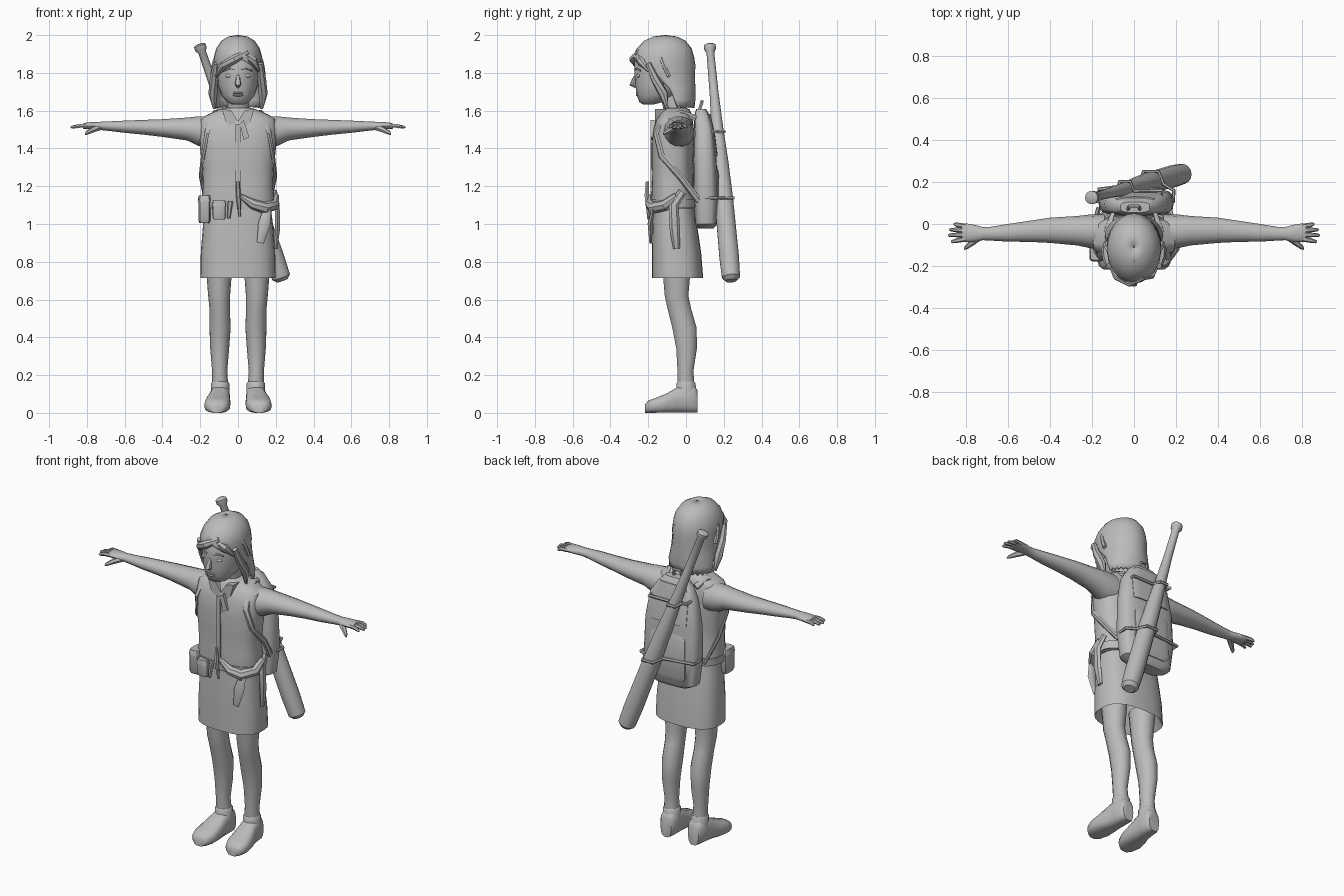
import bpy, bmesh, math
from mathutils import Vector

grey = bpy.data.materials.new("plain grey")
grey.diffuse_color = (0.5, 0.5, 0.5, 1)


def finish(name, bm, mirror=False, angle=40, solid=0):
    bmesh.ops.remove_doubles(bm, verts=bm.verts, dist=0.0004)
    bmesh.ops.recalc_face_normals(bm, faces=bm.faces)
    me = bpy.data.meshes.new(name)
    bm.to_mesh(me)
    bm.free()
    ob = bpy.data.objects.new(name, me)
    bpy.context.collection.objects.link(ob)
    me.materials.append(grey)
    bpy.ops.object.select_all(action='DESELECT')
    bpy.context.view_layer.objects.active = ob
    ob.select_set(True)
    bpy.ops.object.shade_smooth_by_angle(angle=math.radians(angle))
    if mirror:
        ob.modifiers.new("mirror", 'MIRROR')
    if solid:
        m = ob.modifiers.new("thickness", 'SOLIDIFY')
        m.thickness, m.offset = solid, -1
    return ob


def skin(bm, rings, closed=True, caps=True):
    """Bridge rings of points; optionally close around and cap the ends."""
    vs = [[bm.verts.new(p) for p in r] for r in rings]
    n = len(vs[0])
    for a, b in zip(vs, vs[1:]):
        for i in range(n if closed else n - 1):
            j = (i + 1) % n
            bm.faces.new((a[i], a[j], b[j], b[i]))
    if caps:
        bm.faces.new(vs[0])
        bm.faces.new(vs[-1])


def oval(c, u, v, n, p=2.0):
    """Superellipse ring around c with half axes u and v."""
    out = []
    for i in range(n):
        a = 2 * math.pi * i / n
        ca, sa = math.cos(a), math.sin(a)
        out.append(Vector(c) + Vector(u) * math.copysign(abs(ca) ** (2 / p), ca)
                   + Vector(v) * math.copysign(abs(sa) ** (2 / p), sa))
    return out


def stack(name, rows, n=20, p=2.0, caps=True, **kw):
    """Upright loft; rows are (z, x, y, half width, half depth)."""
    bm = bmesh.new()
    skin(bm, [oval((x, y, z), (w, 0, 0), (0, d, 0), n, p) for z, x, y, w, d in rows], caps=caps)
    return finish(name, bm, **kw)


def tube(name, pts, radii, n=8, flat=1.0, up=(0, 0, 1), **kw):
    """Loft along a path; flat scales thickness along the 'up' side."""
    bm = bmesh.new()
    pts = [Vector(q) for q in pts]
    if not isinstance(radii, (list, tuple)):
        radii = [radii] * len(pts)
    rings = []
    for i, q in enumerate(pts):
        t = (pts[min(i + 1, len(pts) - 1)] - pts[max(i - 1, 0)]).normalized()
        u = t.cross(Vector(up)).normalized()
        v = u.cross(t)
        rings.append(oval(q, u * radii[i], v * radii[i] * flat, n))
    skin(bm, rings)
    return finish(name, bm, **kw)


def blob(name, c, s, **kw):
    bm = bmesh.new()
    bmesh.ops.create_uvsphere(bm, u_segments=12, v_segments=8, radius=1)
    for v in bm.verts:
        v.co = Vector(c) + Vector([a * b for a, b in zip(v.co, s)])
    return finish(name, bm, **kw)


def slab(name, pts, depth, y, **kw):
    """Flat outline in x, z extruded backwards in y."""
    bm = bmesh.new()
    skin(bm, [[(x, y + d, z) for x, z in pts] for d in (0, depth)])
    return finish(name, bm, **kw)


# legs and shoes
stack("leg", [(0.16, 0.095, 0.0, 0.042, 0.045), (0.22, 0.097, -0.003, 0.04, 0.043),
              (0.34, 0.097, 0.003, 0.05, 0.056), (0.45, 0.095, -0.008, 0.056, 0.066),
              (0.55, 0.097, -0.035, 0.054, 0.064), (0.62, 0.1, -0.05, 0.058, 0.064),
              (0.8, 0.1, -0.05, 0.072, 0.08)], n=14, mirror=True)
shoe = bmesh.new()
skin(shoe, [oval((x, y, z / 2), (w, 0, 0), (0, 0, z / 2), 14, 2.8) for y, x, w, z in
            [(0.062, 0.092, 0.035, 0.12), (0.045, 0.092, 0.048, 0.145), (0.0, 0.094, 0.052, 0.155),
             (-0.05, 0.098, 0.055, 0.135), (-0.1, 0.105, 0.066, 0.105), (-0.16, 0.11, 0.069, 0.08),
             (-0.2, 0.112, 0.055, 0.066), (-0.217, 0.112, 0.032, 0.045)]])
finish("shoe", shoe, mirror=True, angle=50)
stack("shoe_collar", [(0.1, 0.094, 0.002, 0.05, 0.054), (0.155, 0.094, 0.0, 0.049, 0.052),
                      (0.165, 0.095, 0.0, 0.042, 0.045)], n=14, mirror=True)

# skirt, shirt and belt
stack("skirt", [(0.9, 0, -0.045, 0.12, 0.08), (0.725, 0, -0.045, 0.19, 0.128),
                (0.715, 0, -0.045, 0.199, 0.136), (0.85, 0, -0.05, 0.197, 0.13),
                (1.0, 0, -0.06, 0.185, 0.118), (1.12, 0, -0.065, 0.17, 0.105)], n=24, p=2.6)
stack("shirt", [(1.08, 0, -0.065, 0.185, 0.115), (1.13, 0, -0.067, 0.195, 0.118),
                (1.2, 0, -0.07, 0.185, 0.11), (1.3, 0, -0.072, 0.19, 0.11),
                (1.42, 0, -0.07, 0.203, 0.113), (1.5, 0, -0.066, 0.208, 0.108),
                (1.555, 0, -0.06, 0.2, 0.095), (1.58, 0, -0.055, 0.16, 0.085),
                (1.605, 0, -0.055, 0.1, 0.075), (1.615, 0, -0.06, 0.07, 0.06)], n=24, p=2.6)
stack("belt", [(1.085, 0, -0.065, 0.196, 0.122), (1.13, 0, -0.065, 0.2, 0.125)], n=24, p=2.6)
slab("collar", [(0.0, 1.545), (0.035, 1.6), (0.085, 1.61), (0.065, 1.54), (0.04, 1.515)],
     0.06, -0.165, mirror=True)
slab("neckerchief_tail", [(0.01, 1.53), (0.03, 1.55), (0.06, 1.46), (0.03, 1.445)], 0.02, -0.188)
slab("shirt_placket", [(-0.012, 1.14), (0.012, 1.14), (0.012, 1.53), (-0.012, 1.53)], 0.02, -0.189)

# arms and hands
arm = bmesh.new()
skin(arm, [oval((x, y, z), (0, ry, 0), (0, 0, rz), 14) for x, y, z, ry, rz in
           [(0.14, -0.04, 1.485, 0.085, 0.085), (0.21, -0.035, 1.492, 0.08, 0.08),
            (0.27, -0.032, 1.503, 0.07, 0.062), (0.4, -0.03, 1.508, 0.06, 0.048),
            (0.5, -0.035, 1.512, 0.05, 0.04), (0.6, -0.042, 1.515, 0.042, 0.033),
            (0.68, -0.046, 1.518, 0.033, 0.026), (0.72, -0.046, 1.519, 0.031, 0.023),
            (0.76, -0.045, 1.52, 0.041, 0.021), (0.8, -0.042, 1.52, 0.045, 0.018),
            (0.82, -0.04, 1.518, 0.042, 0.014)]])
finish("arm", arm, mirror=True)
for i, (y, y2, x2) in enumerate([(-0.072, -0.084, 0.872), (-0.051, -0.053, 0.886),
                                 (-0.03, -0.027, 0.88), (-0.01, 0.0, 0.86)]):
    tube(f"finger_{i + 1}", [(0.8, y, 1.52), (0.84, (y + y2) / 2, 1.52), (x2 - 0.006, y2, 1.513),
                             (x2, y2, 1.511)], [0.012, 0.0115, 0.008, 0.003], n=6, mirror=True)
tube("thumb", [(0.735, -0.06, 1.512), (0.77, -0.088, 1.498), (0.8, -0.112, 1.482),
               (0.808, -0.12, 1.474)], [0.018, 0.015, 0.01, 0.004], n=6, mirror=True)

# neck and face
tube("neck", [(0, -0.05, 1.56), (0, -0.09, 1.72)], [0.058, 0.055], n=14, up=(0, 1, 0))
stack("head", [(1.632, 0, -0.2, 0.03, 0.025), (1.645, 0, -0.185, 0.058, 0.062),
               (1.68, 0, -0.155, 0.087, 0.105), (1.73, 0, -0.138, 0.105, 0.13),
               (1.79, 0, -0.13, 0.112, 0.142), (1.86, 0, -0.125, 0.112, 0.148),
               (1.92, 0, -0.12, 0.095, 0.12), (1.96, 0, -0.12, 0.06, 0.07)])
tube("nose", [(0, -0.263, 1.79), (0, -0.275, 1.76), (0, -0.283, 1.74), (0, -0.265, 1.728)],
     [0.008, 0.013, 0.017, 0.01], up=(0, 1, 0))
for s, z in (("upper", 1.694), ("lower", 1.682)):
    blob(s + "_lip", (0, -0.253, z), (0.03, 0.013, 0.007))
blob("eye", (0.045, -0.25, 1.785), (0.022, 0.012, 0.011), mirror=True)
tube("eyebrow", [(0.02, -0.27, 1.818), (0.045, -0.263, 1.824), (0.075, -0.241, 1.812)],
     0.005, n=6, mirror=True)
blob("ear", (0.112, -0.135, 1.765), (0.014, 0.022, 0.035), mirror=True)

# bobbed hair, open over the face
hair = bmesh.new()
rings = []
for z, cy, rx, ry, gap in [(2.0, -0.11, 0.003, 0.003, 0), (1.993, -0.11, 0.05, 0.06, 0),
                           (1.97, -0.112, 0.088, 0.11, 0), (1.93, -0.115, 0.115, 0.145, 0),
                           (1.885, -0.12, 0.128, 0.163, 0), (1.84, -0.115, 0.13, 0.165, 35),
                           (1.78, -0.105, 0.13, 0.152, 72), (1.72, -0.085, 0.132, 0.135, 88),
                           (1.66, -0.065, 0.14, 0.115, 92), (1.615, -0.055, 0.135, 0.1, 95)]:
    a0 = math.radians(gap)
    rings.append([(rx * math.sin(a), cy - ry * math.cos(a), z + (0.012 * (k % 2) if z < 1.62 else 0))
                  for k in range(25) for a in [a0 + (2 * math.pi - 2 * a0) * k / 24]])
skin(hair, rings, closed=False, caps=False)
finish("hair", hair, angle=60, solid=0.02)
tube("hair_band", [(0.134 * math.cos(a), -0.09 - 0.085 * math.sin(a), 1.78 + 0.2 * math.sin(a))
                   for a in [math.pi * k / 16 for k in range(17)]], 0.012, n=6, up=(0, 1, 0))
tube("side_lock", [(0.118, -0.2, 1.85), (0.127, -0.165, 1.77), (0.132, -0.12, 1.69), (0.125, -0.1, 1.61)],
     [0.015, 0.022, 0.025, 0.008], n=7, mirror=True)
tube("fringe_left", [(0.05, -0.25, 1.91), (-0.02, -0.277, 1.872), (-0.08, -0.248, 1.835),
                     (-0.118, -0.19, 1.78)], [0.015, 0.024, 0.022, 0.006], n=7)
tube("fringe_right", [(0.03, -0.255, 1.9), (0.08, -0.24, 1.865), (0.113, -0.2, 1.81)],
     [0.015, 0.024, 0.006], n=7)

# belt pouches, knife and tied cloth
for nm, x, y, w, d, z0, z1 in [("large_pouch", -0.178, -0.13, 0.032, 0.045, 1.005, 1.15),
                               ("small_pouch", -0.1, -0.185, 0.034, 0.022, 1.025, 1.125)]:
    stack(nm, [(z0, x, y, w * 0.85, d * 0.8), (z0 + 0.015, x, y, w, d),
               (z1 - 0.03, x, y, w, d), (z1 - 0.03, x, y, w * 1.1, d * 1.1),
               (z1, x, y, w * 0.95, d * 0.95)], n=12, p=5)
tube("knife", [(0.0, -0.205, 1.225), (0.002, -0.208, 1.15), (0.01, -0.2, 1.04)],
     [0.009, 0.013, 0.007], n=6, up=(0, 1, 0))
tube("loose_strap", [(-0.04, -0.195, 1.12), (-0.05, -0.2, 1.03)], [0.014, 0.009], n=6, up=(0, 1, 0))
tube("tied_cloth", [(0.01, -0.185, 1.15), (0.08, -0.19, 1.105), (0.14, -0.175, 1.085),
                    (0.19, -0.11, 1.1), (0.2, -0.05, 1.15)], [0.012, 0.027, 0.032, 0.03, 0.018])
tube("cloth_tail", [(0.155, -0.175, 1.08), (0.14, -0.19, 1.0), (0.118, -0.187, 0.9)],
     [0.02, 0.033, 0.018], n=6, flat=0.45, up=(0, 1, 0))
tube("side_tail", [(0.196, -0.02, 1.17), (0.208, -0.065, 1.1), (0.21, -0.06, 0.98), (0.2, -0.05, 0.87)],
     [0.022, 0.026, 0.028, 0.018], n=6, flat=0.55, up=(1, 0, 0))

# backpack with front pocket, shoulder straps and grab loop
stack("backpack", [(0.975, 0.01, 0.105, 0.11, 0.04), (1.0, 0.01, 0.105, 0.16, 0.06),
                   (1.15, 0.01, 0.105, 0.18, 0.066), (1.35, 0.01, 0.1, 0.175, 0.062),
                   (1.5, 0.01, 0.095, 0.15, 0.052), (1.575, 0.005, 0.085, 0.105, 0.042),
                   (1.61, 0.005, 0.08, 0.07, 0.025)], n=20, p=3.4)
stack("pack_pocket", [(1.02, 0.01, 0.15, 0.1, 0.02), (1.05, 0.01, 0.152, 0.125, 0.03),
                      (1.27, 0.01, 0.148, 0.12, 0.026), (1.31, 0.01, 0.145, 0.105, 0.015)], n=16, p=4)
stack("pack_flap", [(1.36, 0.01, 0.14, 0.125, 0.028), (1.48, 0.01, 0.125, 0.125, 0.028),
                    (1.58, 0.005, 0.1, 0.09, 0.03)], n=16, p=4)
tube("grab_loop", [(-0.03, 0.07, 1.6), (-0.02, 0.085, 1.65), (0.02, 0.085, 1.65), (0.03, 0.07, 1.6)],
     0.009, n=6, up=(0, 1, 0))
tube("shoulder_strap", [(0.1, 0.05, 1.56), (0.125, -0.02, 1.593), (0.15, -0.11, 1.565),
                        (0.165, -0.16, 1.48), (0.185, -0.13, 1.36), (0.198, -0.03, 1.25),
                        (0.17, 0.07, 1.12)], 0.018, n=6, flat=0.5, up=(0.6, -0.6, 0.5), mirror=True)

# bat slung across the pack and its ropes
top, end = Vector((-0.205, 0.125, 1.952)), Vector((0.235, 0.24, 0.7))
prof = [(0, 0.02), (0.005, 0.032), (0.02, 0.032), (0.035, 0.021), (0.2, 0.024), (0.36, 0.032),
        (0.5, 0.043), (0.65, 0.05), (0.9, 0.053), (0.985, 0.049), (1.0, 0.03)]
tube("bat", [top.lerp(end, t) for t, r in prof], [r for t, r in prof], n=14, up=(0, 1, 0))
for nm, t, r, lx, rx in [("upper_rope", 0.37, 0.042, -0.12, 0.13), ("lower_rope", 0.65, 0.06, -0.17, 0.185)]:
    c = top.lerp(end, t)
    tube(nm, [(lx, 0.1, c.z + 0.02), (lx, 0.165, c.z + 0.015), (c.x - r, c.y - 0.01, c.z + 0.01),
              (c.x - r * 0.6, c.y + r * 0.85, c.z), (c.x + r * 0.6, c.y + r * 0.85, c.z),
              (c.x + r, c.y - 0.01, c.z), (rx + 0.005, 0.16, c.z), (rx, 0.1, c.z)], 0.009, n=6)
